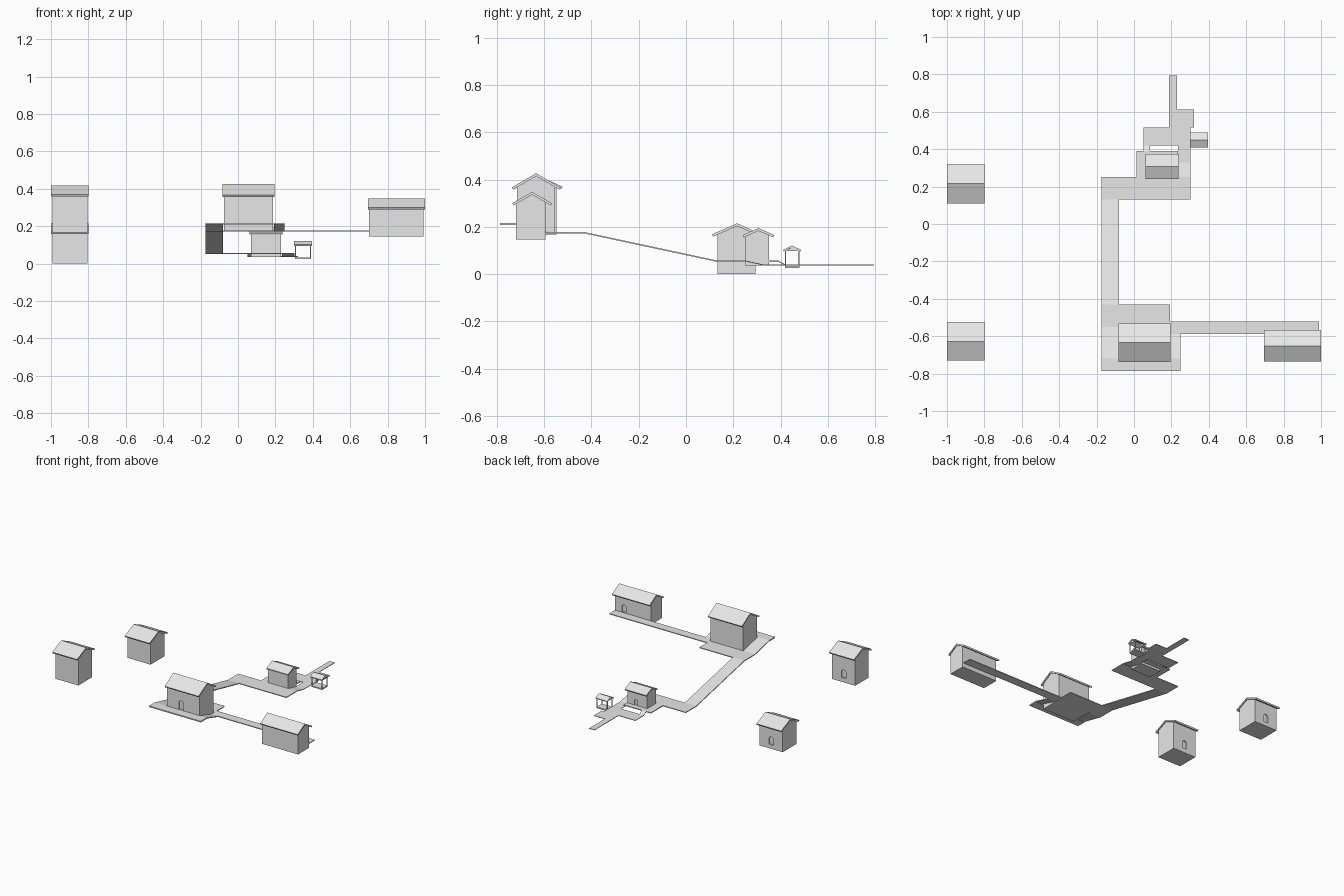
import bpy, math
from mathutils import Vector

cube = bpy.data.objects.get("Cube")
if cube:
    bpy.data.objects.remove(cube, do_unlink=True)

grey = bpy.data.materials.new("plain_grey")
grey.use_nodes = True
grey.diffuse_color = (0.8, 0.8, 0.8, 1)
grey.node_tree.nodes["Principled BSDF"].inputs["Base Color"].default_value = (0.8, 0.8, 0.8, 1)


def extrude(name, profile, start, shift):
    """Solid prism: closed profile of 3D points moved to start, swept by shift."""
    start, shift = Vector(start), Vector(shift)
    n = len(profile)
    verts = [Vector(p) + start for p in profile]
    verts += [v + shift for v in verts]
    faces = [list(range(n))[::-1], list(range(n, 2 * n))]
    faces += [[i, (i + 1) % n, n + (i + 1) % n, n + i] for i in range(n)]
    mesh = bpy.data.meshes.new(name)
    mesh.from_pydata(verts, [], faces)
    # orient outwards
    area = sum((Vector(profile[i]).cross(Vector(profile[(i + 1) % n])) for i in range(n)), Vector())
    if area.dot(shift) < 0:
        mesh.flip_normals()
    mesh.materials.append(grey)
    obj = bpy.data.objects.new(name, mesh)
    bpy.context.collection.objects.link(obj)
    return obj


def slab(name, x0, x1, y0, y1, z0, z1=None, t=0.006):
    """Path section whose top runs from z0 at y0 to z1 at y1."""
    z1 = z0 if z1 is None else z1
    side = [(0, y0, z0 - t), (0, y1, z1 - t), (0, y1, z1), (0, y0, z0)]
    return extrude(name, side, (x0, 0, 0), (x1 - x0, 0, 0))


def roof(name, x0, x1, yc, half, eave, apex, t):
    """Folded slab roof; returns the underside peak and the slope."""
    slope = (apex - eave) / half
    length = math.hypot(1, slope)
    dy, dz = t * slope / length, t / length
    peak = apex - t * length
    side = [(0, -half, eave), (0, -half + dy, eave - dz), (0, 0, peak),
            (0, half - dy, eave - dz), (0, half, eave), (0, 0, apex)]
    extrude(name, side, (x0, yc, 0), (x1 - x0, 0, 0))
    return peak, slope


def house(name, x, y, yc, half, floor, eave, apex, door_x, door_z, door_h, back=True):
    """Gabled house with an arched door recess; x is the roof span, y the wall span."""
    peak, slope = roof(name + "_roof", x[0], x[1], yc, half, eave, apex, 0.011)
    inset = 0.007
    y0, y1 = y
    side = [(0, y0, floor), (0, y1, floor), (0, y1, peak - slope * abs(y1 - yc)),
            (0, yc, peak), (0, y0, peak - slope * abs(y0 - yc))]
    walls = extrude(name + "_walls", side, (x[0] + inset, 0, 0), (x[1] - x[0] - 2 * inset, 0, 0))
    # arched door cut
    r = 0.3 * door_h
    arch = [(r * math.cos(a), 0, door_h - r + r * math.sin(a))
            for a in (math.pi * i / 8 for i in range(9))]
    outline = [(r, 0, 0)] + arch + [(-r, 0, 0)]
    wall_y, out = (y1, 1) if back else (y0, -1)
    cutter = extrude("door_cutter", outline, (door_x, wall_y + 0.01 * out, door_z),
                     (0, -0.018 * out, 0))
    cutter.hide_render = True
    mod = walls.modifiers.new("door", "BOOLEAN")
    mod.operation, mod.solver, mod.object = "DIFFERENCE", "EXACT", cutter
    bpy.context.view_layer.objects.active = walls
    bpy.ops.object.modifier_apply(modifier=mod.name)
    bpy.data.objects.remove(cutter, do_unlink=True)


# Houses
WEST = (-1.0, -0.798)
house("low_house", WEST, (0.133, 0.295), 0.216, 0.106, 0.0, 0.168, 0.215, -0.9, 0.03, 0.06)
house("tall_house", WEST, (-0.706, -0.548), -0.627, 0.104, 0.167, 0.37, 0.417, -0.9, 0.2, 0.06)
house("main_house", (-0.082, 0.195), (-0.716, -0.555), -0.634, 0.103, 0.175, 0.367, 0.427,
      0.04, 0.217, 0.066, back=False)
house("long_house", (0.694, 1.0), (-0.72, -0.594), -0.651, 0.084, 0.146, 0.3, 0.348,
      0.92, 0.178, 0.055)
house("small_house", (0.062, 0.238), (0.249, 0.352), 0.307, 0.067, 0.036, 0.165, 0.195,
      0.16, 0.057, 0.045)

# Upper terrace around the main house
UP, MID, LOW, DOCK = 0.217, 0.178, 0.058, 0.04
slab("terrace_front", -0.174, 0.249, -0.787, -0.72, UP, t=0.009)
slab("terrace_left_ramp", -0.174, -0.08, -0.72, -0.552, UP, MID)
slab("terrace_right_ramp", 0.193, 0.249, -0.72, -0.587, UP, MID)
slab("terrace_back", -0.174, 0.193, -0.552, -0.43, MID)
slab("east_path", 0.193, 0.99, -0.587, -0.522, MID)

# Long slope and lower paths
slab("long_ramp", -0.174, -0.081, -0.43, 0.13, MID, LOW)
slab("lower_path", -0.174, 0.303, 0.13, 0.25, LOW)
slab("small_house_left_path", 0.013, 0.07, 0.25, 0.39, LOW)
slab("small_house_back_path", 0.07, 0.236, 0.352, 0.39, LOW)
slab("left_step_ramp", 0.05, 0.086, 0.39, 0.42, LOW, DOCK, 0.004)
slab("right_step_ramp", 0.236, 0.303, 0.25, 0.33, LOW, DOCK, 0.004)
slab("right_low_path", 0.236, 0.303, 0.33, 0.42, DOCK, t=0.004)
slab("quay", 0.05, 0.303, 0.42, 0.517, DOCK, t=0.004)
slab("quay_end", 0.188, 0.322, 0.517, 0.612, DOCK, t=0.004)
slab("jetty", 0.188, 0.231, 0.612, 0.795, DOCK, t=0.004)

# Open shelter beside the quay
roof("shelter_roof", 0.299, 0.396, 0.449, 0.039, 0.102, 0.121, 0.007)
slab("shelter_floor", 0.304, 0.391, 0.418, 0.48, 0.034, t=0.009)
for px in (0.304, 0.386):
    for py in (0.418, 0.475):
        slab("shelter_post", px, px + 0.005, py, py + 0.005, 0.1, t=0.067)
for i, px in enumerate((0.306, 0.388)):
    gable = [(0, 0.416, 0.097), (0, 0.482, 0.097), (0, 0.449, 0.113)]
    extrude("shelter_gable", gable, (px - 0.002, 0, 0), (0.005, 0, 0))
